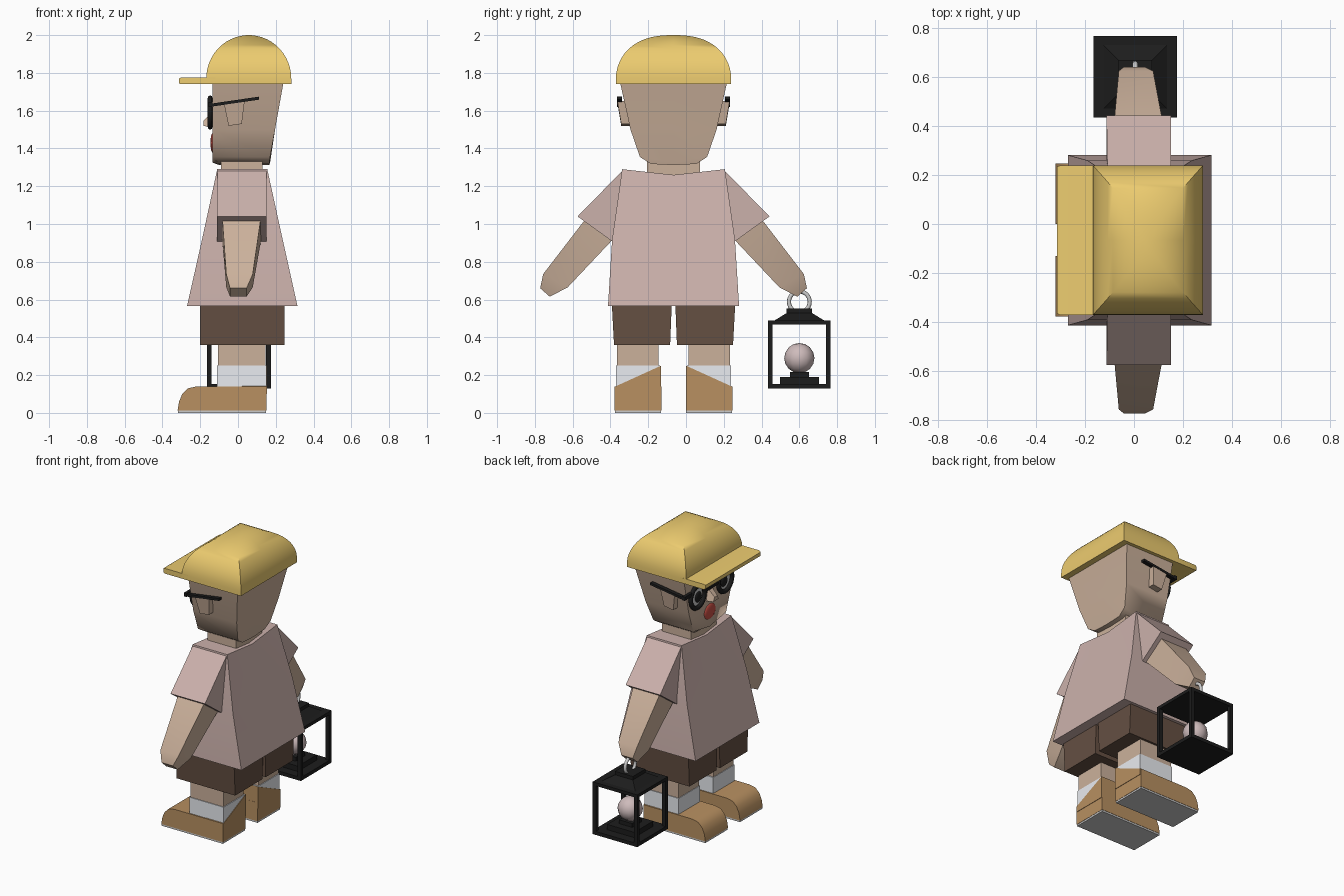
import bpy, bmesh, math
from mathutils import Matrix

if "Cube" in bpy.data.objects:
    bpy.data.objects.remove(bpy.data.objects["Cube"])

M = -0.066  # body centre line in y; the figure faces -x


def mat(name, r, g, b):
    m = bpy.data.materials.new(name)
    m.diffuse_color = (r, g, b, 1)
    m.use_nodes = True
    m.node_tree.nodes["Principled BSDF"].inputs["Base Color"].default_value = m.diffuse_color
    return m


SKIN = mat("skin", .60, .44, .33)
SHIRT = mat("shirt_cloth", .60, .44, .41)
YELLOW = mat("cap_yellow", .84, .60, .16)
BROWN = mat("shorts_brown", .13, .08, .055)
TAN = mat("shoe_tan", .48, .28, .12)
WHITE = mat("sock_white", .82, .84, .88)
BLACK = mat("black", .012, .012, .012)
RED = mat("mouth_red", .58, .08, .06)
PINK = mat("bulb_pink", .62, .50, .50)


def finish(bm, name, material=None, angle=35):
    bmesh.ops.recalc_face_normals(bm, faces=bm.faces)
    me = bpy.data.meshes.new(name)
    bm.to_mesh(me)
    bm.free()
    ob = bpy.data.objects.new(name, me)
    bpy.context.collection.objects.link(ob)
    if material:
        me.materials.append(material)
    if angle:
        bpy.ops.object.select_all(action='DESELECT')
        ob.select_set(True)
        bpy.context.view_layer.objects.active = ob
        bpy.ops.object.shade_smooth_by_angle(angle=math.radians(angle))
    return ob


def loft(name, rings, material, angle=35):
    """Skin a stack of equal-length point rings and cap both ends."""
    bm = bmesh.new()
    vs = [[bm.verts.new(p) for p in r] for r in rings]
    n = len(rings[0])
    for a, b in zip(vs, vs[1:]):
        for i in range(n):
            bm.faces.new((a[i], a[(i + 1) % n], b[(i + 1) % n], b[i]))
    bm.faces.new(vs[0])
    bm.faces.new(vs[-1])
    return finish(bm, name, material, angle)


def rect(x0, x1, h, z, dip=0, c=M):
    """Rectangular ring with mid points on the centre line (dipped by dip)."""
    return [(x0, c - h, z), (x0, c, z - dip), (x0, c + h, z),
            (x1, c + h, z), (x1, c, z - dip), (x1, c - h, z)]


def box(name, x0, x1, y0, y1, z0, z1, material):
    c, h = (y0 + y1) / 2, (y1 - y0) / 2
    return loft(name, [[p for i, p in enumerate(rect(x0, x1, h, z, 0, c)) if i not in (1, 4)]
                       for z in (z0, z1)], material, 0)


def ball(name, loc, size, material, segs=16, rings=10, angle=35):
    bm = bmesh.new()
    bmesh.ops.create_uvsphere(bm, u_segments=segs, v_segments=rings, radius=1,
                              matrix=Matrix.Translation(loc) @ Matrix.Diagonal((*size, 1)))
    return finish(bm, name, material, angle)


def ring(name, loc, R, r, material=None, angle_z=0, sx=1, n=24, k=8):
    """Torus whose axis lies along x (before turning about z)."""
    bm = bmesh.new()
    g = [[bm.verts.new(((r * math.sin(2 * math.pi * j / k)) * sx,
                        (R + r * math.cos(2 * math.pi * j / k)) * math.cos(2 * math.pi * i / n),
                        (R + r * math.cos(2 * math.pi * j / k)) * math.sin(2 * math.pi * i / n)))
          for j in range(k)] for i in range(n)]
    for i in range(n):
        for j in range(k):
            a, b = g[i], g[(i + 1) % n]
            bm.faces.new((a[j], b[j], b[(j + 1) % k], a[(j + 1) % k]))
    bm.transform(Matrix.Translation(loc) @ Matrix.Rotation(angle_z, 4, 'Z'))
    return finish(bm, name, material, 60)


# Cap: rectangular sections following a dome profile, plus brim
sections = [rect(-.168, .282, .305, 1.74)]
for i in range(13):
    a = math.radians(90 * i / 12.5)
    t, w = math.sin(a), math.cos(a)
    sections.append(rect(.057 - .225 * w, .057 + .225 * w, .305 * w ** .8, 1.77 + .23 * t))
loft("cap_dome", sections, YELLOW, 50)
loft("cap_brim", [[(x, M - h, z0), (x, M + h, z0), (x, M + h, z1), (x, M - h, z1)]
                  for x, h, z0, z1 in ((-.313, .30, 1.745, 1.77), (-.30, .305, 1.74, 1.776),
                                       (-.12, .305, 1.74, 1.776))], YELLOW)

# Head and neck
loft("head", [rect(-.10, .165, .12, 1.318, .006), rect(-.134, .17, .178, 1.355, .03),
              rect(-.135, .196, .228, 1.50), rect(-.135, .24, .282, 1.745)], SKIN, 60)
loft("neck", [rect(-.09, .13, .14, z) for z in (1.2, 1.36)], SKIN, 0)

# Face
loft("nose", [[(x, M - w, z0), (x, M + w, z0), (x, M + w * .5, z1), (x, M - w * .5, z1)]
              for x, w, z0, z1 in ((-.12, .045, 1.515, 1.61), (-.183, .03, 1.518, 1.545))], SKIN)
ball("mouth", (-.134, M, 1.43), (.012, .062, .052), RED)
box("glasses_bridge", -.155, -.14, M - .07, M + .07, 1.595, 1.612, BLACK)

# Shirt body
loft("shirt", [rect(-.27, .315, .347, .565), rect(-.19, .236, .325, .92),
               rect(-.11, .155, .272, 1.29, .03)], SHIRT, 60)

for s, side in ((-1, "right"), (1, "left")):
    def P(x, d, z):
        return (x, M + s * d, z)

    def slab(name, x0, x1, d0, d1, z0, z1, m):
        a, b = sorted((M + s * d0, M + s * d1))
        return box(f"{side}_{name}", x0, x1, a, b, z0, z1, m)

    def limb(name, secs, m, angle=35):
        """Sections: x range, outer (d, z), inner (d, z)."""
        return loft(f"{side}_{name}", [[P(x0, *o), P(x1, *o), P(x1, *i), P(x0, *i)]
                                       for x0, x1, o, i in secs], m, angle)

    # Sleeve, arm and hand
    limb("sleeve", [(-.108, .15, (.265, 1.288), (.24, .95)),
                    (-.112, .15, (.508, 1.04), (.325, .908))], SHIRT)
    limb("arm", [(-.085, .125, (.44, 1.06), (.31, .93)),
                 (-.062, .078, (.69, .735), (.56, .665)),
                 (-.042, .045, (.706, .66), (.655, .615))], SKIN)
    # Ear
    loft(side + "_ear", [[P(-.075, d - k, 1.64), P(.035, d - k, 1.65), P(.02, d - .02 - k, 1.53),
                          P(-.05, d - .02 - k, 1.52)] for d, k in ((.22, 0), (.297, 0))], SKIN)
    # Spectacles: rim, eye and side arm
    ring(side + "_glasses_rim", P(-.148, .15, 1.59), .075, .016, BLACK, sx=.8)
    ball(side + "_eye", P(-.136, .15, 1.59), (.01, .066, .066), None)
    ball(side + "_pupil", P(-.145, .14, 1.585), (.01, .036, .036), BLACK)
    slab("glasses_hinge", -.155, -.135, .22, .30, 1.62, 1.645, BLACK)
    loft(side + "_glasses_arm", [[P(x, .272, z), P(x, .298, z), P(x, .298, z + .016), P(x, .272, z + .016)]
                                 for x, z in ((-.15, 1.62), (.11, 1.658))], BLACK, 0)
    # Shorts leg
    loft(side + "_shorts_leg", [[P(-.2, a, z), P(.245, a, z), P(.245, b, z), P(-.2, b, z)]
                                for a, b, z in ((.018, .315, .36), (.01, .326, .565), (.0, .3, .66))], BROWN, 0)
    # Leg, sock and shoe
    slab("leg", -.107, .145, .08, .30, .2, .45, SKIN)
    slab("sock", -.111, .15, .072, .305, .1, .25, WHITE)
    prof = [(.15, .012), (.15, .14), (-.22, .14), (-.265, .13), (-.295, .1), (-.312, .06), (-.32, .012)]
    loft(side + "_shoe", [[P(x, d, z) for x, z in prof] for d in (.065, .312)], TAN)
    loft(side + "_shoe_heel", [[P(x, .066, .1), P(x, .308, .1), P(x, .308, .14), P(x, .066, .25)]
                               for x in (.02, .153)], TAN, 0)
    slab("shoe_sole", -.318, .148, .067, .31, 0, .013, None)

# Lantern held in the left hand: frame, roof, bulb and hanging ring
LX, LY = .005, .60


def plate(name, h, z0, z1, hx=None, m=BLACK):
    hx = hx or h
    return box(name, LX - hx, LX + hx, LY - h, LY + h, z0, z1, m)


plate("lantern_base", .166, .13, .154, .17)
plate("lantern_top", .166, .468, .49, .17)
for i in (-1, 1):
    for j in (-1, 1):
        x, y = LX + i * .157, LY + j * .154
        box("lantern_post", x - .013, x + .013, y - .012, y + .012, .15, .47, BLACK)
loft("lantern_roof", [rect(LX - h, LX + h, h, z, 0, LY) for h, z in ((.13, .49), (.065, .53))], BLACK, 0)
plate("lantern_cap", .068, .528, .552)
plate("bulb_base", .103, .154, .19)
plate("bulb_socket", .05, .19, .216)
ball("bulb", (LX, LY, .29), (.08, .08, .08), PINK, 12, 8)
ring("lantern_ring", (LX, LY, .588), .055, .011)
